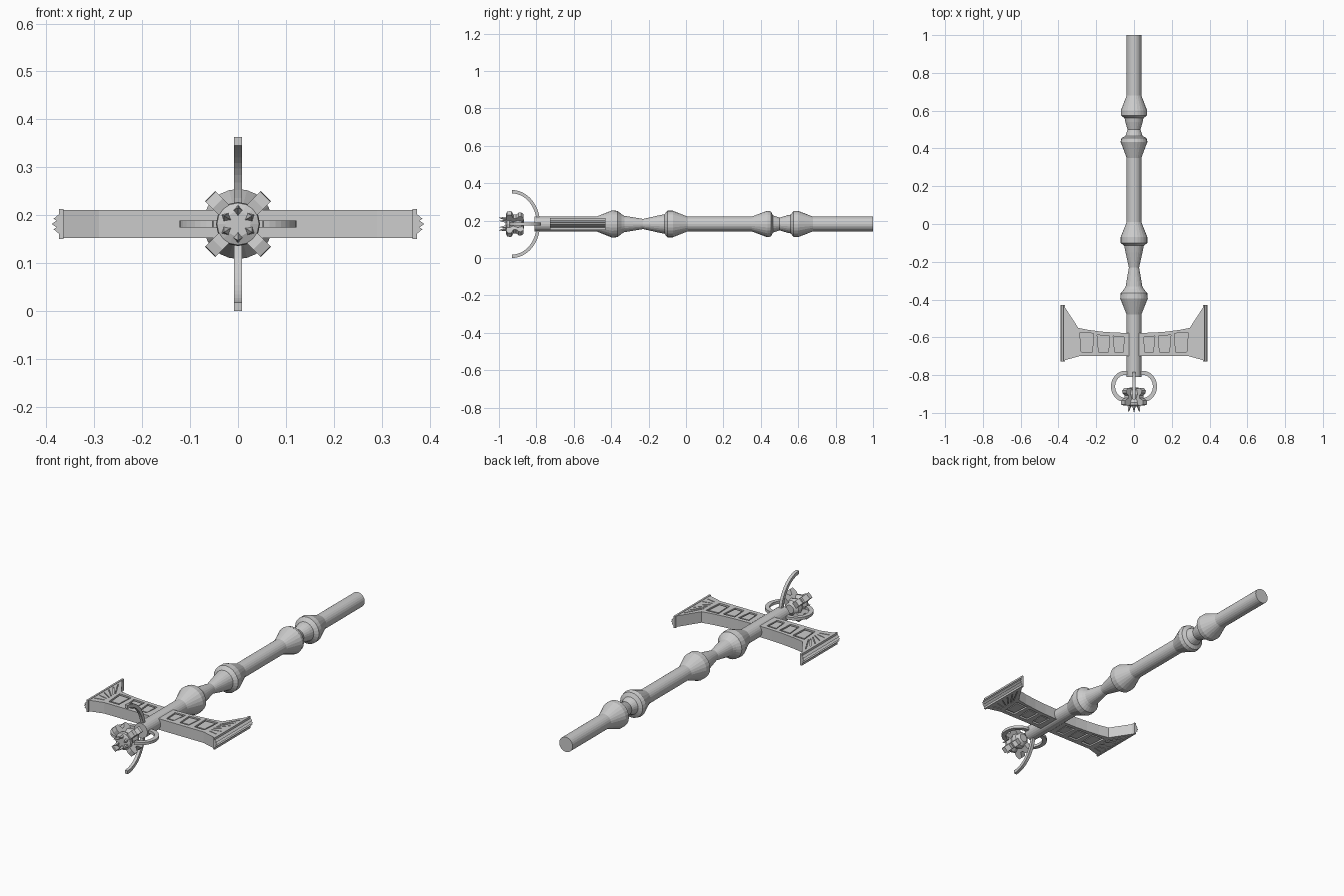
import bpy, bmesh
from math import sin, cos, pi, radians
from mathutils import Vector

if "Cube" in bpy.data.objects:
    bpy.data.objects.remove(bpy.data.objects["Cube"])

CZ = 0.1815   # height of the long axis


def finish(name, bm):
    bmesh.ops.recalc_face_normals(bm, faces=bm.faces[:])
    me = bpy.data.meshes.new(name)
    bm.to_mesh(me)
    bm.free()
    ob = bpy.data.objects.new(name, me)
    bpy.context.collection.objects.link(ob)
    return ob


def add_prism(bm, pts, a, b, put):
    lo = [bm.verts.new(put(u, v, a)) for u, v in pts]
    hi = [bm.verts.new(put(u, v, b)) for u, v in pts]
    n = len(pts)
    bm.faces.new(lo)
    bm.faces.new(hi[::-1])
    for i in range(n):
        j = (i + 1) % n
        bm.faces.new((lo[i], hi[i], hi[j], lo[j]))


def prisms(name, items, put):
    bm = bmesh.new()
    for pts, a, b in items:
        add_prism(bm, pts, a, b, put)
    return finish(name, bm)


def lathe(name, profile, sides):
    bm = bmesh.new()
    rings = [[bm.verts.new((r * cos(2 * pi * k / sides), y, CZ + r * sin(2 * pi * k / sides)))
              for k in range(sides)] for y, r in profile]
    for p, q in zip(rings, rings[1:]):
        for k in range(sides):
            m = (k + 1) % sides
            bm.faces.new((p[k], p[m], q[m], q[k]))
    bm.faces.new(rings[0])
    bm.faces.new(rings[-1])
    return finish(name, bm)


def arc_band(cu, cv, ru, rv, width, a0, a1, steps=20):
    ang = [radians(a0 + (a1 - a0) * i / steps) for i in range(steps + 1)]
    outer = [(cu + ru * cos(t), cv + rv * sin(t)) for t in ang]
    inner = [(cu + (ru - width) * cos(t), cv + (rv - width) * sin(t)) for t in ang]
    return outer + inner[::-1]


def mirror_x(ob):
    ob.modifiers.new("mirror", 'MIRROR')


def flat_xy(u, v, w):
    return (u, v, CZ + w)


def side_yz(u, v, w):
    return (w, u, v)


def edge_xz(u, v, w):
    return (u, w, CZ + v)


# turned shaft with two collared grips
lathe("shaft", [
    (1.0, .039), (.68, .039), (.60, .070), (.575, .070), (.56, .050), (.54, .046),
    (.50, .034), (.465, .046), (.455, .066), (.435, .071), (.35, .039), (.01, .039),
    (-.07, .071), (-.10, .071), (-.115, .052), (-.15, .045), (-.23, .027), (-.33, .044),
    (-.345, .052), (-.365, .070), (-.395, .073), (-.48, .039), (-.81, .039)], 24)

# twin blades with flared ends
H = 0.029
blade = prisms("blade", [([
    (.02, -.70), (.29, -.70), (.37, -.722), (.37, -.435), (.295, -.55),
    (.24, -.561), (.17, -.570), (.10, -.575), (.02, -.577)], -H, H)], flat_xy)

# recessed windows and engraved rays, cut into both faces
panels = [(.052, .110, -.594), (.130, .195, -.588), (.215, .287, -.575)]
cuts, plates = [], []
for x0, x1, top in panels:
    quad = [(x0 + .005, -.678), (x1 - .008, -.678), (x1, top), (x0, top - .004)]
    mid = Vector((sum(p[0] for p in quad) / 4, sum(p[1] for p in quad) / 4))
    inner = [tuple(mid + (Vector(p) - mid) * .78) for p in quad]
    for s in (-1, 1):
        cuts.append((quad, s * (H - .009), s * (H + .01)))
        plates.append((inner, s * (H - .012), s * (H - .002)))
for i in range(6):
    a = Vector((.305, -.585 - .018 * i))
    b = Vector((.355, -.49 - .039 * i))
    d = (b - a).normalized()
    n = Vector((-d.y, d.x)) * .002
    slot = [tuple(a + n), tuple(a - n), tuple(b - n), tuple(b + n)]
    for s in (-1, 1):
        cuts.append((slot, s * (H - .005), s * (H + .01)))
cutter = prisms("blade_engraving_cutter", cuts, flat_xy)
cutter.hide_render = True
cutter.hide_viewport = True
mod = blade.modifiers.new("engrave", 'BOOLEAN')
mod.operation = 'DIFFERENCE'
mod.solver = 'EXACT'
mod.object = cutter
mirror_x(blade)
mirror_x(prisms("blade_inset_plate", plates, flat_xy))

# ridged striking edge
half = [(.364, .031), (.374, .031), (.374, .020), (.385, .011), (.379, .007), (.389, 0)]
edge = half + [(x, -z) for x, z in half[-2::-1]]
mirror_x(prisms("ridged_edge", [(edge, -.728, -.43)], edge_xz))

# horizontal claws and tall vertical crescent
mirror_x(prisms("side_claw", [(arc_band(.045, -.86, .077, .083, .022, 110, -84), -.007, .007)], flat_xy))
prisms("vertical_crescent", [(arc_band(-.93, CZ, .15, CZ, .018, -90, 90, 28), -.008, .008)], side_yz)

# spool-shaped core
lathe("head_core", [(-.865, .022), (-.88, .040), (-.90, .044), (-.925, .034),
                    (-.945, .046), (-.958, .044), (-.966, .026)], 16)

# four diagonal brackets round the core
bracket = [(.03, -.872), (.058, -.868), (.074, -.882), (.071, -.895), (.055, -.908), (.055, -.922),
           (.082, -.934), (.081, -.956), (.06, -.962), (.03, -.955)]
for k in range(4):
    t = radians(45 + 90 * k)

    def put(r, y, w, t=t):
        return (r * cos(t) - w * sin(t), y, CZ + r * sin(t) + w * cos(t))
    prisms(f"bracket_{k + 1}", [(bracket, -.015, .015)], put)

# ring of pointed crystals at the tip
bm = bmesh.new()
for k in range(6):
    t = radians(90 + 60 * k)
    out = Vector((cos(t), 0, sin(t)))
    tan = Vector((-sin(t), 0, cos(t)))
    c = Vector((0, 0, CZ))
    base = [bm.verts.new(c + out * r + tan * w + Vector((0, y, 0)))
            for r, w, y in ((.012, 0, -.955), (.028, .011, -.958), (.04, 0, -.95), (.028, -.011, -.958))]
    tip = bm.verts.new(c + out * .034 + Vector((0, -1.0, 0)))
    bm.faces.new(base)
    for i in range(4):
        bm.faces.new((base[i], base[(i + 1) % 4], tip))
finish("tip_crystals", bm)
